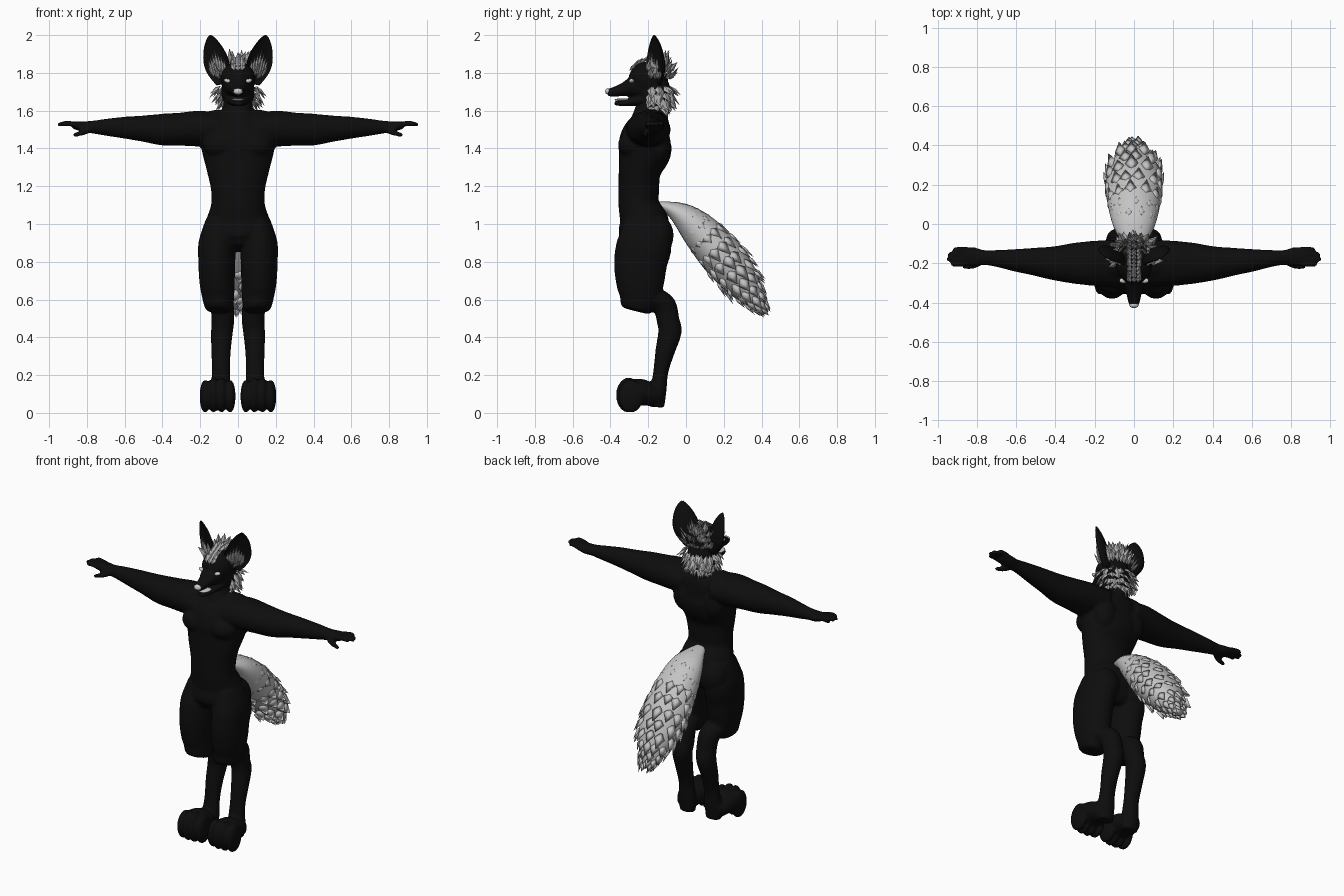
import bpy, bmesh, math, random
from mathutils import Vector, Matrix

if "Cube" in bpy.data.objects:
    bpy.data.objects.remove(bpy.data.objects["Cube"], do_unlink=True)
random.seed(4)
X, Y, Z = Vector((1, 0, 0)), Vector((0, 1, 0)), Vector((0, 0, 1))


def material(name, value):
    m = bpy.data.materials.new(name)
    m.use_nodes = True
    col = (value, value, value, 1)
    m.diffuse_color = col
    bsdf = m.node_tree.nodes["Principled BSDF"]
    bsdf.inputs["Base Color"].default_value = col
    bsdf.inputs["Roughness"].default_value = 0.8
    return m


BLACK = material("black_fur", 0.004)
TAIL = material("pale_tail_fur", 0.55)
MANE = material("grey_mane_fur", 0.4)
LIGHT = material("light_grey", 0.6)


def frames(rows, side, steps=4):
    """Smooth path through (x, y, z, half_width, half_depth) rows."""
    p = [rows[0]] + list(rows) + [rows[-1]]
    pts = []
    for i in range(1, len(p) - 2):
        for s in range(steps):
            t = s / steps
            pts.append([0.5 * (2 * b + (c - a) * t + (2 * a - 5 * b + 4 * c - d) * t * t
                               + (3 * b - a - 3 * c + d) * t ** 3)
                        for a, b, c, d in zip(*p[i - 1:i + 3])])
    pts.append(list(rows[-1]))
    out = []
    for i, q in enumerate(pts):
        tan = (Vector(pts[min(i + 1, len(pts) - 1)][:3]) - Vector(pts[max(i - 1, 0)][:3])).normalized()
        u = (side - tan * side.dot(tan)).normalized()
        out.append((Vector(q[:3]), u, tan.cross(u), tan, q[3], q[4]))
    return out


def loft(bm, rows, side, sides=20, cup=0):
    rings = []
    for c, u, v, tan, a, b in frames(rows, side):
        ring = []
        for k in range(sides):
            ang = math.tau * k / sides
            h = math.sin(ang)
            if cup and h < 0:
                h *= -cup
            ring.append(bm.verts.new(c + u * a * math.cos(ang) + v * b * h))
        rings.append(ring)
    for r, s in zip(rings, rings[1:]):
        for k in range(sides):
            n = (k + 1) % sides
            bm.faces.new((r[k], r[n], s[n], s[k]))
    bm.faces.new(rings[0])
    bm.faces.new(rings[-1])


def ball(bm, centre, radii, tilt=0):
    bmesh.ops.create_uvsphere(bm, u_segments=20, v_segments=12, radius=1,
                              matrix=Matrix.Translation(centre) @ Matrix.Rotation(tilt, 4, "Y")
                              @ Matrix.Diagonal((*radii, 1)))


def tuft(bm, base, direction, normal, length, width, thick):
    """Flattened pointed lock of fur."""
    d = direction.normalized()
    s = d.cross(normal).normalized()
    n = s.cross(d)
    mid = base + d * length * 0.4
    ring = [bm.verts.new(mid + o) for o in (s * width, n * thick, -s * width, -n * thick)]
    for end in (bm.verts.new(base), bm.verts.new(base + d * length)):
        for k in range(4):
            bm.faces.new((ring[k], ring[(k + 1) % 4], end))


def finish(bm, name, mat, smooth=True, mirror=False, voxel=0):
    bmesh.ops.recalc_face_normals(bm, faces=bm.faces)
    me = bpy.data.meshes.new(name)
    bm.to_mesh(me)
    bm.free()
    me.materials.append(mat)
    for f in me.polygons:
        f.use_smooth = smooth
    ob = bpy.data.objects.new(name, me)
    bpy.context.collection.objects.link(ob)
    if mirror:
        ob.modifiers.new("mirror", "MIRROR").use_mirror_merge = False
    if voxel:
        r = ob.modifiers.new("blend", "REMESH")
        r.mode, r.voxel_size, r.use_smooth_shade = "VOXEL", voxel, True
        s = ob.modifiers.new("soften", "SMOOTH")
        s.factor, s.iterations = 0.5, 6
    return ob


# Body: torso, limbs and paws, mirrored and blended into one skin
bm = bmesh.new()
loft(bm, [(0, -.18, 1.66, .07, .07), (0, -.19, 1.58, .09, .09), (0, -.195, 1.53, .17, .11),
          (0, -.215, 1.45, .2, .135), (0, -.22, 1.38, .19, .14), (0, -.245, 1.28, .165, .112),
          (0, -.25, 1.18, .143, .108), (0, -.25, 1.1, .143, .108), (0, -.225, 1.02, .168, .13),
          (0, -.22, .93, .18, .135), (0, -.23, .87, .11, .1)], X, 28)
ball(bm, (.09, -.285, 1.42), (.095, .075, .07))      # chest
ball(bm, (.1, -.19, 1.53), (.12, .09, .075))         # shoulder
ball(bm, (.1, -.14, 1.42), (.08, .06, .1))           # shoulder blade
ball(bm, (.095, -.155, .94), (.09, .09, .11))        # buttock
loft(bm, [(.1, -.215, 1.02, .07, .11), (.112, -.22, .9, .097, .145), (.112, -.24, .8, .098, .142),
          (.111, -.243, .7, .094, .13), (.105, -.245, .62, .086, .112),
          (.1, -.26, .56, .075, .09), (.1, -.265, .54, .06, .07)], X)
loft(bm, [(.1, -.27, .6, .075, .055), (.095, -.17, .605, .07, .055), (.085, -.115, .57, .063, .062),
          (.08, -.095, .49, .06, .06), (.085, -.085, .43, .058, .062), (.09, -.11, .33, .052, .052),
          (.09, -.133, .22, .048, .04), (.092, -.145, .12, .055, .042), (.092, -.15, .03, .05, .035)], X)
loft(bm, [(.1, -.13, .08, .05, .05), (.105, -.18, .095, .075, .06),
          (.108, -.25, .11, .09, .072), (.108, -.31, .1, .088, .06)], X)
for i in range(4):
    lead = .012 if i in (1, 2) else 0
    ball(bm, (.042 + .044 * i, -.292 - lead, .088 + lead / 2), (.029, .068, .088 + lead / 2))
loft(bm, [(.1, -.2, 1.5, .12, .085), (.2, -.2, 1.505, .115, .095), (.3, -.2, 1.502, .105, .088),
          (.4, -.2, 1.5, .088, .084), (.5, -.192, 1.505, .072, .07), (.6, -.185, 1.51, .058, .058),
          (.7, -.175, 1.512, .043, .045), (.77, -.17, 1.513, .038, .034),
          (.82, -.165, 1.515, .048, .028), (.87, -.165, 1.524, .046, .02)], Y)
for i, reach in enumerate((.925, .95, .955, .935)):
    y = -.128 - .025 * i
    loft(bm, [(.85, y, 1.523, .014, .015), (.9, y - .002, 1.533, .014, .014),
              (reach - .01, y - .002, 1.527, .012, .012), (reach, y - .002, 1.525, .006, .006)], Y, 10)
loft(bm, [(.78, -.19, 1.505, .02, .02), (.82, -.212, 1.485, .017, .016),
          (.86, -.218, 1.473, .013, .012), (.875, -.218, 1.472, .006, .006)], Y, 10)
finish(bm, "body", BLACK, mirror=True, voxel=.008)

# Head with muzzle and open jaw
bm = bmesh.new()
ball(bm, (0, -.2, 1.765), (.093, .105, .095))
ball(bm, (0, -.17, 1.7), (.09, .09, .1))
loft(bm, [(0, -.18, 1.52, .085, .085), (0, -.175, 1.68, .075, .075)], X)
loft(bm, [(0, -.2, 1.73, .085, .075), (0, -.28, 1.725, .064, .055), (0, -.33, 1.712, .045, .036),
          (0, -.38, 1.7, .034, .026), (0, -.415, 1.696, .024, .02)], X)
loft(bm, [(0, -.2, 1.665, .075, .04), (0, -.27, 1.65, .053, .026),
          (0, -.33, 1.64, .037, .016), (0, -.378, 1.64, .024, .012)], X)
finish(bm, "head", BLACK, voxel=.006)

bm = bmesh.new()
ball(bm, (0, -.412, 1.702), (.024, .016, .017))
finish(bm, "nose", LIGHT)
bm = bmesh.new()
ball(bm, (0, -.335, 1.658), (.034, .044, .007))
finish(bm, "tongue", LIGHT)
bm = bmesh.new()
ball(bm, (.054, -.288, 1.757), (.022, .014, .011), -.3)
finish(bm, "eyes", LIGHT, mirror=True)

# Ears: cupped shells turned slightly outward, with tufts inside
turn = math.radians(32)
across = Vector((math.cos(turn), math.sin(turn), 0))
face = Vector((math.sin(turn), -math.cos(turn), 0))
bm = bmesh.new()
loft(bm, [(.085, -.165, 1.74, .035, .035), (.1, -.165, 1.8, .068, .042), (.118, -.165, 1.86, .077, .042),
          (.134, -.165, 1.93, .058, .03), (.143, -.168, 1.98, .028, .014),
          (.145, -.17, 2, .005, .004)], across, cup=.45)
finish(bm, "ears", BLACK, mirror=True)
bm = bmesh.new()
for i in range(7):
    k = i / 6 - .5
    tuft(bm, Vector((.092, -.172, 1.775)) + across * k * .07 + face * .012,
         Z + across * (k * .3 + .15) + face * .12, face, .15 - abs(k) * .1, .014, .006)
finish(bm, "ear_tufts", MANE, smooth=False, mirror=True)

# Mane: locks over the cheeks, back of the head and nape
bm = bmesh.new()
for row in range(9):
    lift = math.radians(-62 + 15 * row)
    count = int(6 + 13 * math.cos(lift))
    for k in range(count):
        turn = math.radians(-22 + 224 * (k + random.uniform(.2, .8)) / count)
        out = Vector((math.cos(turn) * math.cos(lift), math.sin(turn) * math.cos(lift), math.sin(lift)))
        base = Vector((out.x * .098, -.165 + out.y * .082, 1.735 + out.z * .13))
        if base.z > 1.8 and base.y < -.15:
            continue
        flow = Z * (.75 if lift > .15 else -.8)
        wobble = Vector([random.uniform(-.3, .3) for _ in range(3)])
        tuft(bm, base, out * .65 + flow + wobble, out, random.uniform(.06, .09), .02, .008)
# Crest: stripe of locks from the brow over the crown
for i in range(12):
    t = i / 11
    base = Vector((0, -.3 + .2 * t, 1.79 + .07 * math.sin(math.pi * min(1, t * .8 + .1))))
    for side in (-1, 0, 1):
        jitter = random.uniform(-.25, .25)
        tuft(bm, base + X * side * .016, Z * .75 + Y * (.75 + jitter) + X * side * .35,
             Z - Y, random.uniform(.05, .075), .014, .008)
finish(bm, "mane", MANE, smooth=False)

# Tail with overlapping locks
bm = bmesh.new()
path = [(0, -.16, 1.105, .03, .015), (0, -.09, 1.085, .065, .035), (0, -.01, 1.04, .105, .07),
        (0, .08, .955, .13, .1), (0, .19, .83, .145, .115), (0, .28, .715, .125, .1),
        (0, .35, .62, .08, .065), (0, .39, .57, .045, .035), (0, .41, .55, .01, .01)]
loft(bm, path, X, 24)
finish(bm, "tail", TAIL)
bm = bmesh.new()
for j, (c, u, v, tan, a, b) in enumerate(frames(path, X)[4:-3:2]):
    count = 5 + int(a * 50)
    for k in range(count):
        ang = math.tau * (k + .5 * (j % 2) + random.uniform(-.2, .2)) / count
        out = (u * math.cos(ang) * b + v * math.sin(ang) * a).normalized()
        base = c + u * a * math.cos(ang) * .95 + v * b * math.sin(ang) * .95
        slope = .16 if j < 9 else -.12
        tuft(bm, base, tan + out * slope, out, random.uniform(.08, .11) * (.5 + a * 4), .15 * a + .012, .009)
finish(bm, "tail_locks", TAIL, smooth=True)
